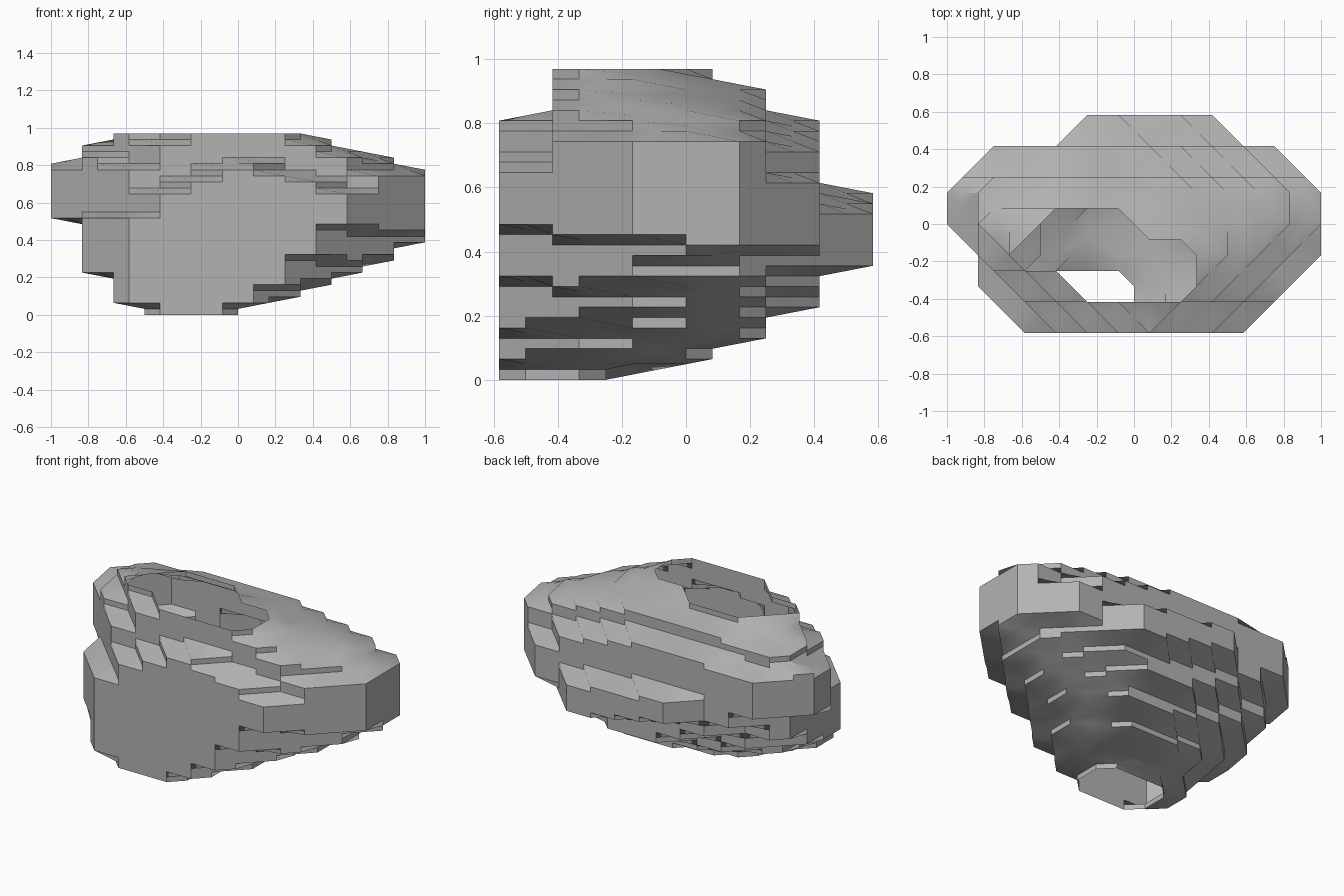
import bpy
import bmesh

cube = bpy.data.objects.get("Cube")
if cube:
    bpy.data.objects.remove(cube, do_unlink=True)

# Single stone colour
stone = bpy.data.materials.new("stone_grey")
stone.use_nodes = True
stone.diffuse_color = (0.45, 0.45, 0.45, 1)
stone.node_tree.nodes["Principled BSDF"].inputs["Base Color"].default_value = stone.diffuse_color

# Lattice: coarse columns in plan, thin strata in height
COLUMNS, LAYERS = 12, 31
CELL = 1 / 6
HEIGHT = .97
STRATUM = HEIGHT / (LAYERS - 1)

# Cross-sections from front to back: (x, underside, top)
SECTIONS = [
    [(-.6, .06, .53), (-.42, 0, .67), (-.08, 0, .8), (.08, .05, .83),
     (.25, .14, .77), (.42, .32, .72), (.6, .5, .65)],
    [(-.76, .22, .52), (-.58, .06, .8), (-.42, 0, .91), (-.25, 0, 1), (-.08, 0, 1),
     (.26, .1, 1), (.42, .17, .92), (.58, .26, .85), (.76, .45, .75)],
    [(-.76, .22, .86), (-.59, .1, 1), (-.25, .03, 1), (.08, .05, 1),
     (.26, .08, 1), (.42, .14, .95), (.75, .3, .84), (.93, .45, .74)],
    [(-.93, .52, .8), (-.75, .25, .92), (-.58, .14, .95), (-.42, .08, 1), (-.08, .05, 1),
     (.08, .06, .95), (.42, .14, .93), (.75, .29, .86), (.93, .38, .79)],
    [(-.93, .55, .81), (-.75, .35, .89), (-.42, .17, .92), (-.08, .11, .93),
     (.25, .13, .92), (.58, .25, .87), (.93, .4, .75)],
    [(-.76, .55, .78), (-.42, .35, .81), (-.08, .22, .82), (.25, .22, .8),
     (.58, .33, .72), (.76, .42, .62)],
    [(-.26, .45, .6), (.08, .36, .58), (.43, .34, .54)],
]


def column_span(section, x):
    """Underside and top of the rock at x, or None outside the section."""
    for (x0, low0, top0), (x1, low1, top1) in zip(section, section[1:]):
        if x0 <= x <= x1:
            t = (x - x0) / (x1 - x0)
            return low0 + t * (low1 - low0), top0 + t * (top1 - top0)
    return None


# Fill the lattice with stone
solid = set()
for j, section in enumerate(SECTIONS):
    for i in range(COLUMNS):
        span = column_span(section, (i + .5) * CELL - 1)
        if span:
            solid.update((i, j, k) for k in range(LAYERS)
                         if span[0] <= k * STRATUM + .001 <= span[1])


def cube_faces():
    """The corner cycles of a unit cell, each counterclockwise from outside."""
    cycles = []
    for axis in range(3):
        for side in (0, 1):
            cycle = []
            for u, v in ((0, 0), (1, 0), (1, 1), (0, 1)):
                corner = [side] * 3
                corner[(axis + 1) % 3] = u
                corner[(axis + 2) % 3] = v
                cycle.append(tuple(corner))
            cycles.append(cycle if side else cycle[::-1])
    return cycles


def cell_loops(origin, cycles):
    """Closed loops of edge midpoints that part stone from air in one cell."""
    follow = {}
    for cycle in cycles:
        corners = [tuple(o + c for o, c in zip(origin, corner)) for corner in cycle]
        entries, exits = [], []
        for a, b in zip(corners, corners[1:] + corners[:1]):
            if (a in solid) != (b in solid):
                middle = tuple(p + q for p, q in zip(a, b))
                (exits if a in solid else entries).append(middle)
        # Pair every entry with the exit that ends the same run of stone
        if entries:
            if corners[0] in solid:
                exits = exits[1:] + exits[:1]
            follow.update(zip(entries, exits))
    loops = []
    while follow:
        start, point = follow.popitem()
        loop = [start]
        while point != start:
            loop.append(point)
            point = follow.pop(point)
        loops.append(loop)
    return loops


# Skin the stone: chamfered walls and ledges, open at the crater and underneath
bm = bmesh.new()
verts = {}
faces_of_cell = cube_faces()
for i in range(-1, COLUMNS):
    for j in range(-1, len(SECTIONS)):
        for k in range(LAYERS - 1):
            for loop in cell_loops((i, j, k), faces_of_cell):
                for p in loop:
                    if p not in verts:
                        verts[p] = bm.verts.new(((p[0] + 1) / 2 * CELL - 1,
                                                 (p[1] - len(SECTIONS) + 1) / 2 * CELL,
                                                 p[2] / 2 * STRATUM))
                bm.faces.new([verts[p] for p in loop])

mesh = bpy.data.meshes.new("layered_rock")
bm.to_mesh(mesh)
bm.free()
mesh.materials.append(stone)
rock = bpy.data.objects.new("layered_rock", mesh)
bpy.context.collection.objects.link(rock)

# Soft strata faces with crisp ledges
bpy.ops.object.select_all(action='DESELECT')
rock.select_set(True)
bpy.context.view_layer.objects.active = rock
bpy.ops.object.shade_smooth_by_angle(angle=.5)
